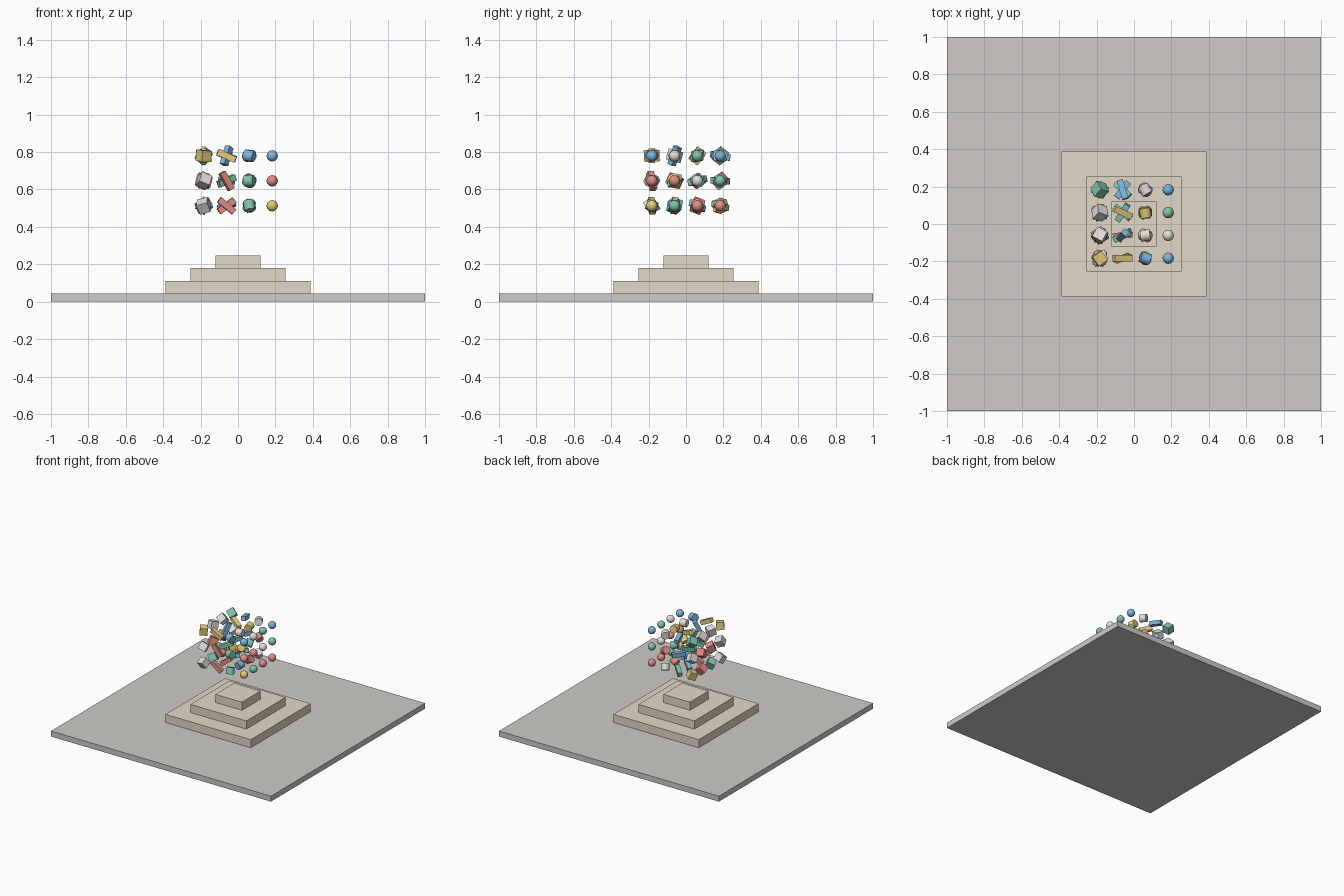
import bpy, random
from mathutils import Vector, Quaternion, Euler
from math import pi

if "Cube" in bpy.data.objects:
    bpy.data.objects.remove(bpy.data.objects["Cube"])

rng = random.Random(7)
COLORS = {
    "w": (0.76, 0.74, 0.72), "y": (0.80, 0.62, 0.20), "r": (0.75, 0.27, 0.23),
    "g": (0.22, 0.55, 0.42), "b": (0.20, 0.47, 0.72),
    "tan": (0.76, 0.69, 0.58), "grey": (0.62, 0.60, 0.58),
}
MATS = {}
for key, rgb in COLORS.items():
    MATS[key] = bpy.data.materials.new("paint_" + key)
    MATS[key].diffuse_color = (*rgb, 1)


def finish(name, color):
    ob = bpy.context.object
    ob.name = name
    ob.data.materials.append(MATS[color])
    return ob


def box(name, color, size, loc, rot=(0, 0, 0)):
    bpy.ops.mesh.primitive_cube_add(size=1, location=loc, rotation=rot)
    ob = finish(name, color)
    ob.scale = size
    return ob


# floor slab and stepped pedestal
box("floor_slab", "grey", (2, 2, 0.045), (0, 0, 0.0225))
for i, half in enumerate((0.388, 0.255, 0.121)):
    box(f"step_{i + 1}", "tan", (2 * half, 2 * half, 0.067),
        (0, 0, 0.045 + 0.067 * (i + 0.5)))

# floating pieces: one string per layer (bottom to top), letters run front to back
CUBES = ("wgry", "wrrw", "ywwg")
BARS = ("rrbg", "rggb", "ybyb".replace(" ", ""))
DRUMS = ("gbrw", "gygr", "bwyw")
BALLS = ("ygrr", "rrwg", "bwgb")
BAR_DIRS = {
    (0, 0): (0.8, 0.1, -0.65), (0, 1): (0.8, 0.1, 0.6),
    (1, 0): (0.5, 0.2, -0.9), (1, 1): (0.9, 0.5, 0.4),
    (2, 0): (1, 0, -0.48), (2, 1): (0.3, 0.35, 1),
    (2, 2): (1, -0.45, -0.4), (2, 3): (0.3, -1, 0.2),
}


def tumble():
    return Euler([rng.uniform(-pi, pi) for _ in range(3)])


for k in range(3):
    z = 0.513 + 0.1335 * k
    for j in range(4):
        y = -0.183 + 0.122 * j
        tag = f"{k + 1}_{j + 1}"
        # cube
        rot = (0.1, 0.05, 0.6) if (k, j) == (2, 0) else tumble()
        box("cube_" + tag, CUBES[k][j], (0.06,) * 3, (-0.183, y, z), rot)
        # long bar
        d = Vector(BAR_DIRS.get((k, j), [rng.uniform(-1, 1) for _ in range(3)]))
        box("bar_" + tag, BARS[k][j], (0.034, 0.034, 0.104), (-0.061, y, z),
            d.to_track_quat("Z", "Y").to_euler())
        # short cylinder
        bpy.ops.mesh.primitive_cylinder_add(vertices=24, radius=0.03, depth=0.052,
                                            location=(0.06, y, z), rotation=tumble())
        finish("cylinder_" + tag, DRUMS[k][j])
        bpy.ops.object.shade_smooth_by_angle()
        # ball
        bpy.ops.mesh.primitive_uv_sphere_add(segments=24, ring_count=12, radius=0.03,
                                             location=(0.183, y, z))
        finish("ball_" + tag, BALLS[k][j])
        bpy.ops.object.shade_smooth()

for m in bpy.data.materials:
    if m.users and not m.is_grease_pencil:
        m.use_nodes = True
        m.node_tree.nodes["Principled BSDF"].inputs["Base Color"].default_value = m.diffuse_color
